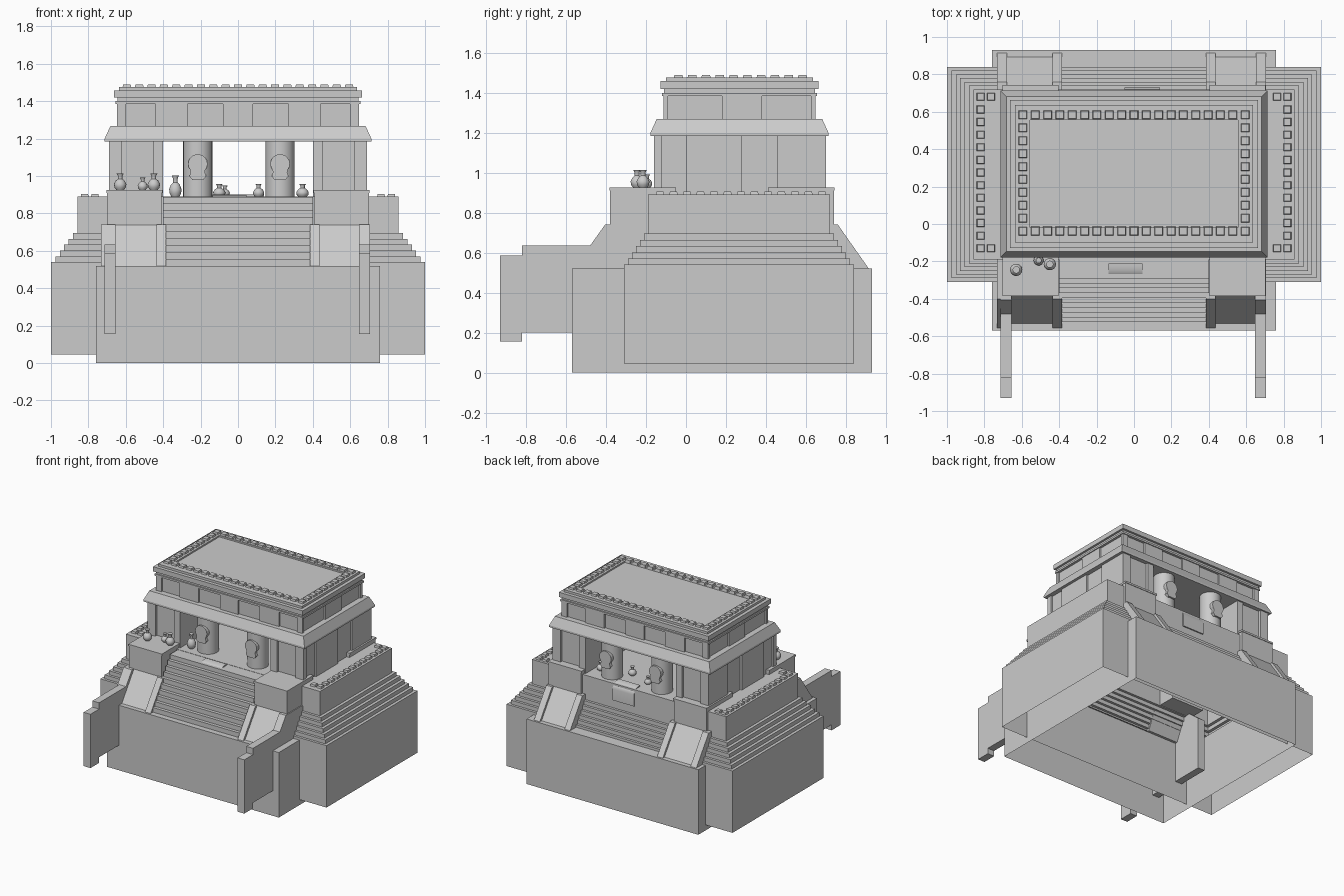
import bpy, bmesh, math

if "Cube" in bpy.data.objects:
    bpy.data.objects.remove(bpy.data.objects["Cube"])

YC = 0.18   # mirror line of the base (front / back)


def mesh(name, verts, faces, smooth=False):
    me = bpy.data.meshes.new(name)
    me.from_pydata(verts, [], faces)
    bm = bmesh.new()
    bm.from_mesh(me)
    bmesh.ops.remove_doubles(bm, verts=bm.verts, dist=1e-5)
    bmesh.ops.recalc_face_normals(bm, faces=bm.faces)
    bm.to_mesh(me)
    bm.free()
    ob = bpy.data.objects.new(name, me)
    bpy.context.collection.objects.link(ob)
    if smooth:
        bpy.context.view_layer.objects.active = ob
        ob.select_set(True)
        bpy.ops.object.shade_smooth_by_angle(angle=math.radians(40))
        ob.select_set(False)
    return ob


def loft(name, rings, bottom=True, top=True):
    """Stack of rectangles (x0, x1, y0, y1, z)."""
    v, f = [], []
    for x0, x1, y0, y1, z in rings:
        v += [(x0, y0, z), (x1, y0, z), (x1, y1, z), (x0, y1, z)]
    for r in range(len(rings) - 1):
        for k in range(4):
            a, b = r * 4 + k, r * 4 + (k + 1) % 4
            f.append((a, b, b + 4, a + 4))
    if bottom:
        f.append((3, 2, 1, 0))
    if top:
        n = len(v)
        f.append((n - 4, n - 3, n - 2, n - 1))
    return mesh(name, v, f)


def box(name, x0, x1, y0, y1, z0, z1, **kw):
    x0, x1, y0, y1 = min(x0, x1), max(x0, x1), min(y0, y1), max(y0, y1)
    return loft(name, [(x0, x1, y0, y1, z0), (x0, x1, y0, y1, z1)], **kw)


def tile(name, x, y, r, z0, z1):
    q = r - 0.004
    loft(name, [(x - r, x + r, y - r, y + r, z0), (x - q, x + q, y - q, y + q, z1)])


def strip(name, prof, x0, x1, closed=False, smooth=False):
    """Extrude a y,z profile along x; closed makes a capped solid."""
    n = len(prof)
    v = [(x0, y, z) for y, z in prof] + [(x1, y, z) for y, z in prof]
    f = [(i, (i + 1) % n, (i + 1) % n + n, i + n) for i in range(n if closed else n - 1)]
    if closed:
        f += [tuple(range(n)), tuple(range(2 * n - 1, n - 1, -1))]
    return mesh(name, v, f, smooth)


def lathe(name, prof, x, y, z, n=14):
    v = [(x + r * math.cos(2 * math.pi * i / n), y + r * math.sin(2 * math.pi * i / n), z + h)
         for r, h in prof for i in range(n)]
    f = [(j * n + i, j * n + (i + 1) % n, (j + 1) * n + (i + 1) % n, (j + 1) * n + i)
         for j in range(len(prof) - 1) for i in range(n)]
    f += [tuple(range(n)), tuple(range(len(v) - n, len(v)))]
    return mesh(name, v, f, True)


# terrace: hollow base, six steps all round, upper block
rings = [(-1.0, 1.0, -0.31, 0.84, 0.045)]
for i in range(6):
    a, b, z = 0.0235 * i, 0.02 * i, 0.54 + 0.031 * i
    rings += [(a - 1, 1 - a, b - 0.31, 0.84 - b, z),
              (a - 0.9765, 0.9765 - a, b - 0.29, 0.82 - b, z)]
rings.append((-0.859, 0.859, -0.19, 0.72, 0.89))
loft("terrace", rings, bottom=False)

# rim tiles along both ends of the terrace
for s in (1, -1):
    for i in range(13):
        y = -0.13 + i * 0.0675
        for x in ((0.82, 0.765) if i in (0, 12) else (0.82,)):
            tile("rim_tile", s * x, y, 0.022, 0.885, 0.905)

# lower wall: open shell crossing under the terrace
box("lower_wall", -0.76, 0.76, -0.57, 0.93, 0, 0.52, bottom=False, top=False)

# front stairs
steps = []
for i in range(10):
    y, z = -0.525 + 0.026 * i, 0.52 + 0.037 * i
    steps += [(y, z), (y, z + 0.037)]
steps[-1] = (steps[-1][0], 0.888)
strip("stairs", steps + [(-0.19, 0.888)], -0.40, 0.40)

# front and back: ledges, balustrades, piers
for m in (1, -1):
    def Y(y):
        return YC + m * (y - YC)
    strip("ledge", [(Y(-0.57), 0.52), (Y(-0.30), 0.52)], -0.76, 0.76)
    for s in (1, -1):
        dx = -0.027 if s > 0 else 0
        x = lambda a, b: (min(s * a, s * b), max(s * a, s * b))
        for name, a, b, d in (("balustrade_rim", 0.385, 0.435, 0), ("balustrade_rim", 0.68 + dx, 0.732 + dx, 0),
                              ("balustrade_panel", 0.435, 0.68 + dx, 0.022)):
            strip(name, [(Y(-0.555 + d), 0.52), (Y(-0.40 + d), 0.74), (Y(-0.19), 0.74),
                         (Y(-0.29), 0.52)], *x(a, b), closed=True)
        box("pier", *x(0.41, 0.70), Y(-0.38), Y(-0.05), 0.70, 0.91)
        box("pier_cap", *x(0.405, 0.703), Y(-0.384), Y(-0.05), 0.91, 0.925)

# walls jutting forward from the front corners
wing = [(-0.93, 0.155), (-0.82, 0.155), (-0.82, 0.2), (-0.05, 0.2), (-0.05, 0.62), (-0.2, 0.74),
        (-0.405, 0.74), (-0.48, 0.635), (-0.82, 0.635), (-0.82, 0.585), (-0.93, 0.585)]
for x in (-0.685, 0.677):
    strip("projecting_wall", wing, x - 0.03, x + 0.03, closed=True)

# curved stones at the platform edges
arc = [math.radians(a) for a in range(0, 91, 10)]
strip("front_stone", [(-0.21 - 0.076 * math.sin(t), 0.80 + 0.1 * math.cos(t) ** 0.3 if t < 1.56 else 0.80)
                      for t in arc] + [(-0.21, 0.80)], -0.135, 0.045, closed=True, smooth=True)
strip("back_stone", [(0.65 + 0.08 * math.sin(t), 0.79 + 0.11 * math.cos(t) ** 0.35 if t < 1.56 else 0.76)
                     for t in arc] + [(0.65, 0.76)], -0.05, 0.14, closed=True, smooth=True)

# temple walls with raised panels
for s in (1, -1):
    box("temple_wall", s * 0.40, s * 0.675, -0.14, 0.68, 0.885, 1.22)
    for y0, y1 in ((-0.155, -0.135), (0.0, 0.28), (0.455, 0.665)):
        box("side_panel", s * 0.66, s * 0.69, y0, y1, 0.885, 1.2)
    for a, b in ((0.40, 0.455), (0.62, 0.69)):
        box("corner_pilaster", s * a, s * b, -0.16, -0.12, 0.885, 1.2)
        box("corner_pilaster", s * a, s * b, 0.66, 0.70, 0.885, 1.2)

# columns with carved plaques
outline = [(0.052 * math.cos(math.radians(a)), 1.065 + 0.052 * math.sin(math.radians(a)))
           for a in range(-40, 221, 20)]
outline += [(-0.038, 1.02), (-0.045, 1.0), (-0.03, 0.98), (0.03, 0.98), (0.045, 1.0), (0.038, 1.02)]
n = len(outline)
for cx in (-0.215, 0.225):
    for cy, d in ((-0.07, -1), (0.61, 1)):
        lathe("column", [(0.078, 0), (0.078, 0.32)], cx, cy, 0.885, 24)
        v = [(cx + px, cy + d * r, z) for r in (0.04, 0.09) for px, z in outline]
        mesh("column_plaque", v, [(i, (i + 1) % n, (i + 1) % n + n, i + n) for i in range(n)]
             + [tuple(range(n)), tuple(range(n, 2 * n))])


# flared eave and upper frieze
def grow(g, z):
    return (-0.64 - g, 0.64 + g, -0.105 - g, 0.64 + g, z)


loft("eave", [grow(0.055, 1.185), grow(0.073, 1.185), grow(0.073, 1.2), grow(0.042, 1.268)])
loft("frieze", [grow(-0.005, 1.25), grow(-0.005, 1.39)])
for y0, y1 in ((-0.113, -0.09), (0.18, 0.38), (0.625, 0.648)):
    for s in (1, -1):
        box("frieze_side_panel", s * 0.61, s * 0.648, y0, y1, 1.26, 1.387)
for x0, x1 in ((-0.648, -0.6), (-0.44, -0.27), (-0.08, 0.08), (0.27, 0.44), (0.6, 0.648)):
    box("frieze_panel", x0, x1, -0.113, -0.09, 1.26, 1.387)
    box("frieze_panel", x0, x1, 0.625, 0.648, 1.26, 1.387)

# cornice bands, parapet with sunken roof, roof tiles
loft("cornice", [grow(0.015, 1.385), grow(0.015, 1.4), grow(0.005, 1.4), grow(0.005, 1.42),
                 grow(0.022, 1.42), grow(0.022, 1.458), grow(-0.005, 1.458), grow(-0.005, 1.476),
                 grow(-0.085, 1.476), grow(-0.085, 1.464)])
for i in range(19):
    for j in range(10):
        if i in (0, 18) or j in (0, 9):
            tile("roof_tile", -0.594 + i * 0.066, -0.038 + j * 0.069, 0.024, 1.47, 1.49)

# offering jars
jar = [(0.02, 0), (0.031, 0.015), (0.033, 0.032), (0.024, 0.05), (0.012, 0.06), (0.012, 0.075), (0.019, 0.088)]
for x, y, z, k, h in ((-0.63, -0.245, 0.925, 1, 1), (-0.51, -0.195, 0.925, 0.8, 0.75),
                      (-0.45, -0.215, 0.925, 1, 1), (-0.335, -0.11, 0.888, 1, 1.3),
                      (-0.335, 0.53, 0.888, 1, 1.3), (-0.10, 0.53, 0.888, 1, 0.8),
                      (-0.07, 0.58, 0.888, 0.8, 0.7), (0.11, 0.52, 0.888, 0.9, 0.8),
                      (0.345, 0.58, 0.888, 1, 0.8)):
    lathe("jar", [(r * k, q * h) for r, q in jar], x, y, z)
